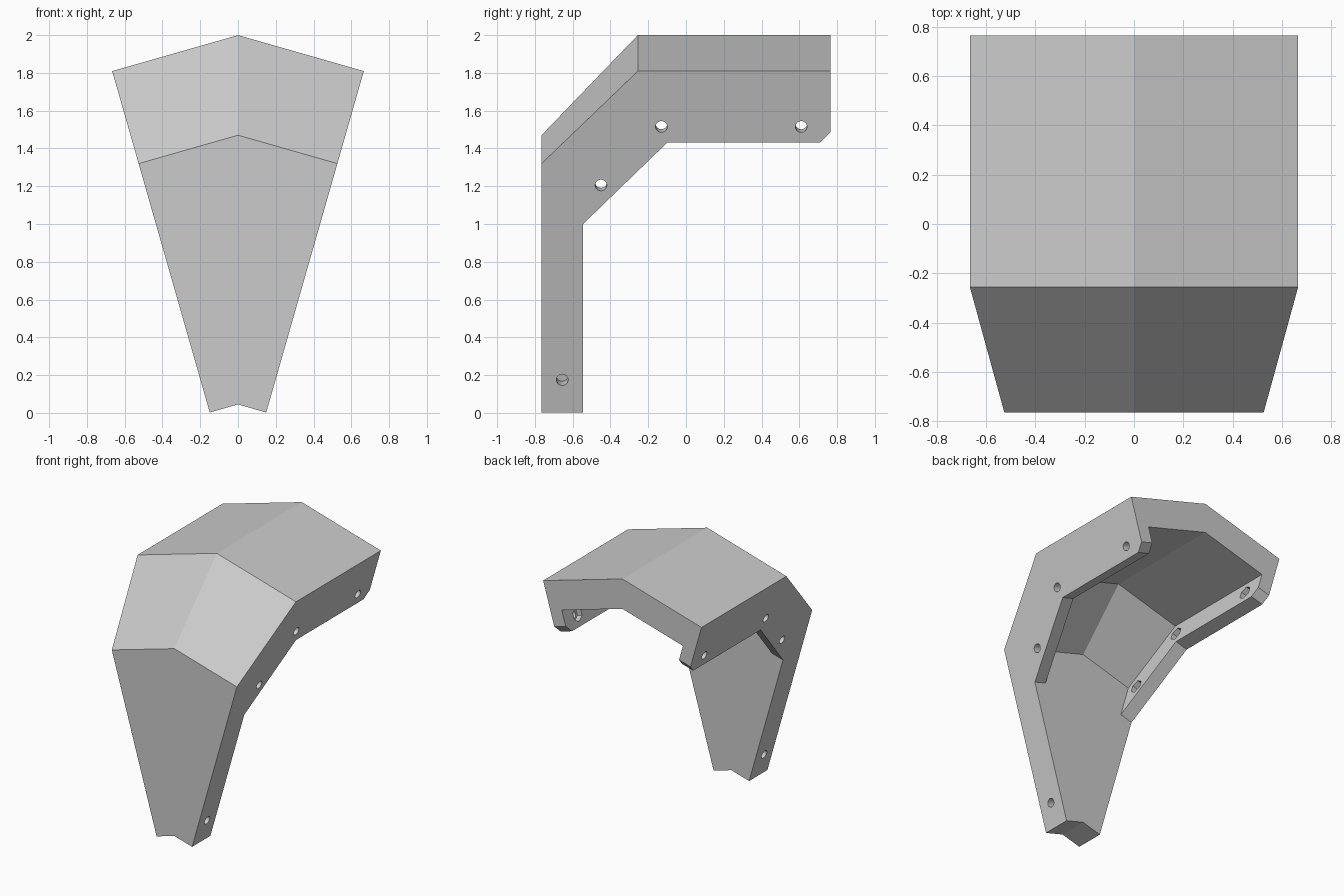
import bpy, bmesh
from mathutils import Vector

if "Cube" in bpy.data.objects:
    bpy.data.objects.remove(bpy.data.objects["Cube"])

K = 0.286           # slope of the roof halves; side walls are square to them
APEX = 0.52         # side walls meet this far below the ground
U = Vector((1, 0, -K)).normalized()
FLANGE = 0.1

# Profiles on the centre plane: (y, z)
outer = [(-0.765, 0.045), (-0.765, 1.47), (-0.255, 2.0), (0.765, 2.0)]
inner = [(0.765, 1.773), (-0.165, 1.773), (-0.545, 1.38)]
lip = [(0.765, 1.649), (0.71, 1.59), (-0.1, 1.59), (-0.545, 1.124)]
foot = (-0.545, 0.045)


def link(bm, name):
    mesh = bpy.data.meshes.new(name)
    bmesh.ops.recalc_face_normals(bm, faces=bm.faces)
    bm.to_mesh(mesh)
    bm.free()
    ob = bpy.data.objects.new(name, mesh)
    bpy.context.collection.objects.link(ob)
    return ob


# Shell segment: one half built from centre, inset and wall columns
bm = bmesh.new()
cache = {}


def vert(p, col):
    if (p, col) not in cache:
        y, z = p
        x = K * (z + APEX) / (1 + K * K)
        wall = Vector((x, y, z - K * x))
        pos = {"C": Vector((0, y, z)), "W": wall, "S": wall - U * FLANGE}[col]
        cache[p, col] = bm.verts.new(pos)
    return cache[p, col]


def face(*items):
    bm.faces.new([vert(p, c) for p, c in items])


def strip(points, a, b):
    for p, q in zip(points, points[1:]):
        face((p, a), (q, a), (q, b), (p, b))


strip(outer, "C", "W")
strip(inner, "C", "S")
strip(lip, "S", "W")
strip([outer[0], foot], "C", "W")
face(*[(p, "W") for p in outer + lip + [foot]])
face(*[(p, "S") for p in inner + lip[::-1]])
face((outer[3], "C"), (outer[3], "W"), (lip[0], "W"),
     (lip[0], "S"), (inner[0], "S"), (inner[0], "C"))
face((inner[2], "C"), (inner[2], "S"), (lip[3], "S"),
     (lip[3], "W"), (foot, "W"), (foot, "C"))
bmesh.ops.mirror(bm, geom=bm.verts[:] + bm.edges[:] + bm.faces[:],
                 axis='X', merge_dist=0.0005)
bmesh.ops.remove_doubles(bm, verts=bm.verts, dist=0.0005)
shell = link(bm, "shell_segment")


# Cutters: pins square to both side walls
def cutter(name, pins, radius, sides):
    bm = bmesh.new()
    for y, z, inset, depth in pins:
        for s in (-1, 1):
            axis = Vector((s * U.x, 0, U.z))
            pos = Vector((s * K * (z + APEX), y, z)) - axis * inset
            mat = axis.to_track_quat('Z', 'Y').to_matrix().to_4x4()
            mat.translation = pos
            bmesh.ops.create_cone(bm, cap_ends=True, segments=sides, radius1=radius,
                                  radius2=radius, depth=depth, matrix=mat)
    ob = link(bm, name)
    ob.hide_render = True
    ob.hide_set(True)
    mod = shell.modifiers.new(name, 'BOOLEAN')
    mod.object = ob
    mod.operation = 'DIFFERENCE'
    mod.solver = 'EXACT'


bolts = [(-0.13, 1.515), (0.61, 1.515), (-0.45, 1.205)]
cutter("bolt_hole_cutter",
       [(y, z, 0.05, 0.2) for y, z in bolts] + [(-0.655, 0.175, 0, 0.16)], 0.031, 24)
cutter("nut_recess_cutter", [(y, z, 0.1, 0.08) for y, z in bolts], 0.052, 6)
